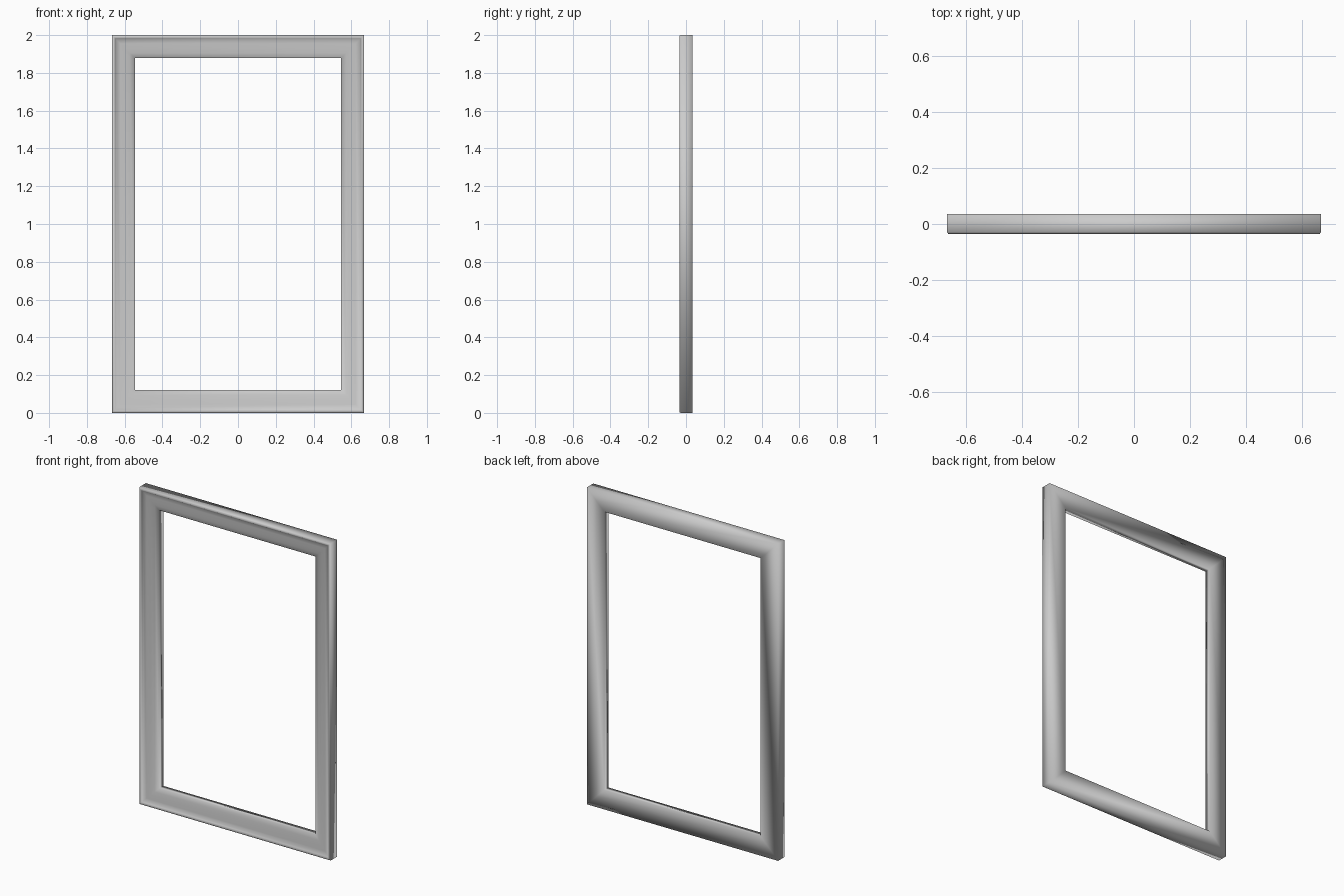
import bpy, bmesh

if "Cube" in bpy.data.objects:
    bpy.data.objects.remove(bpy.data.objects["Cube"])

HALF_W, HEIGHT = 0.668, 2.0

# Moulding cross-section: (inset from the outer edge, y), front is -y
PROFILE = [
    (0.0, 0.035), (0.0, -0.029), (0.004, -0.035), (0.013, -0.035),
    (0.018, -0.030), (0.024, -0.025), (0.045, -0.022), (0.070, -0.019),
    (0.095, -0.012), (0.122, -0.008), (0.122, 0.035),
]


def mitred_frame(name, half_w, height, profile):
    """Sweep a closed profile around a rectangle with mitred corners."""
    bm = bmesh.new()
    corners = [(-1, 0), (1, 0), (1, 1), (-1, 1)]
    rings = []
    for sx, top in corners:
        rings.append([
            bm.verts.new((sx * (half_w - d), y, height - d if top else d))
            for d, y in profile])
    n = len(profile)
    for i in range(4):
        a, b = rings[i], rings[(i + 1) % 4]
        for j in range(n):
            k = (j + 1) % n
            bm.faces.new((a[j], a[k], b[k], b[j]))
    bmesh.ops.recalc_face_normals(bm, faces=bm.faces)
    for f in bm.faces:
        f.smooth = True
    mesh = bpy.data.meshes.new(name)
    bm.to_mesh(mesh)
    bm.free()
    obj = bpy.data.objects.new(name, mesh)
    bpy.context.collection.objects.link(obj)
    return obj


# Picture-style frame: raised outer lip, recessed inner slope, flat back
mitred_frame("frame_moulding", HALF_W, HEIGHT, PROFILE)
